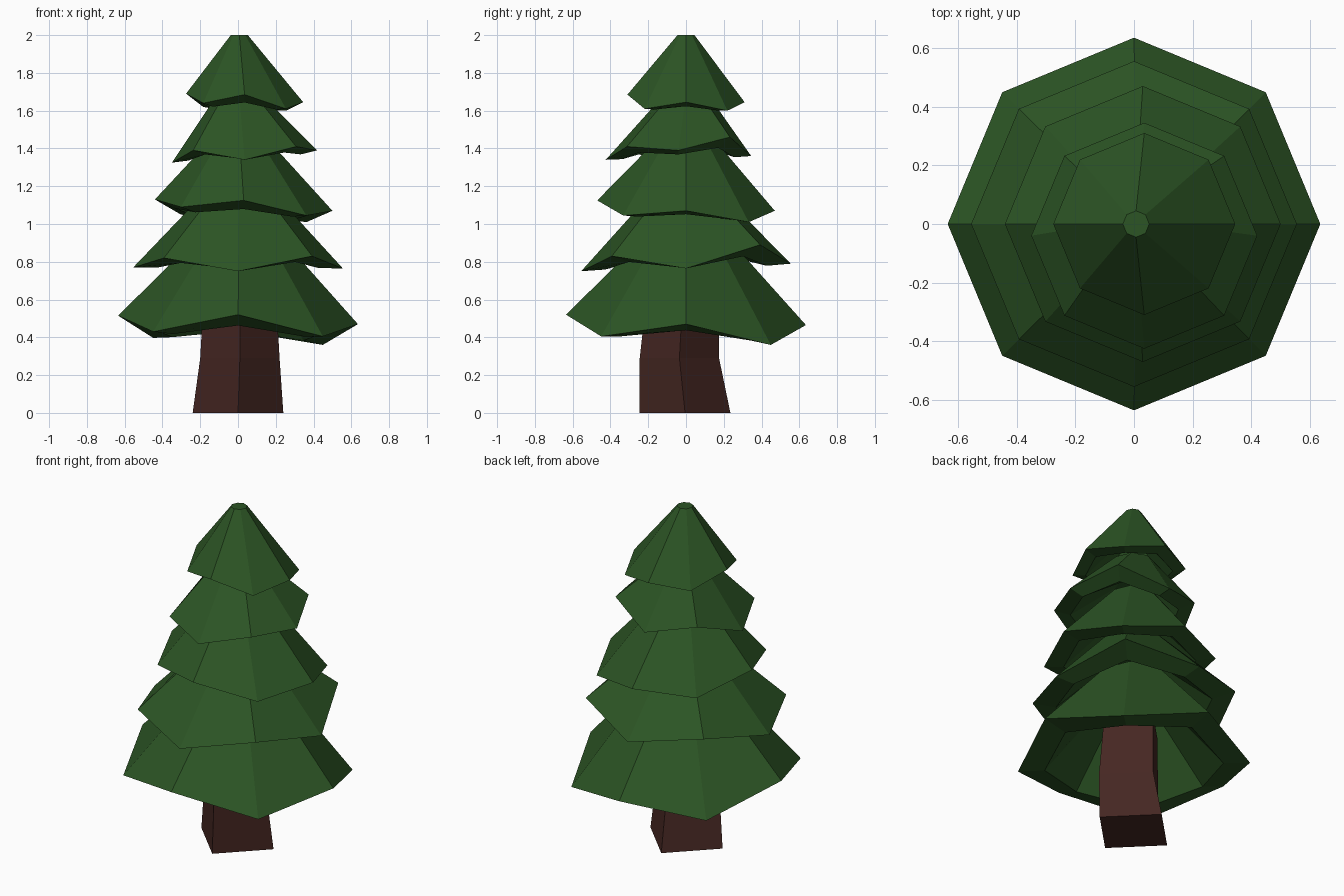
import bpy, bmesh
from math import cos, sin, pi

if "Cube" in bpy.data.objects:
    bpy.data.objects.remove(bpy.data.objects["Cube"])


def material(name, rgb):
    m = bpy.data.materials.new(name)
    m.diffuse_color = (*rgb, 1)
    m.use_nodes = True
    m.node_tree.nodes["Principled BSDF"].inputs["Base Color"].default_value = m.diffuse_color
    return m


def loft(name, rings, mat):
    """Skin a stack of equal-sized vertex rings and cap both ends."""
    bm = bmesh.new()
    loops = [[bm.verts.new(p) for p in ring] for ring in rings]
    n = len(loops[0])
    for a, b in zip(loops, loops[1:]):
        for i in range(n):
            j = (i + 1) % n
            bm.faces.new((a[i], a[j], b[j], b[i]))
    bm.faces.new(loops[0])
    bm.faces.new(loops[-1])
    bmesh.ops.recalc_face_normals(bm, faces=bm.faces)
    me = bpy.data.meshes.new(name)
    bm.to_mesh(me)
    bm.free()
    me.materials.append(mat)
    ob = bpy.data.objects.new(name, me)
    bpy.context.collection.objects.link(ob)
    return ob


def ring(cx, cy, r, heights):
    n = len(heights)
    return [(cx + r * cos(2 * pi * i / n), cy + r * sin(2 * pi * i / n), z)
            for i, z in enumerate(heights)]


green = material("needles", (0.025, 0.09, 0.018))
brown = material("bark", (0.06, 0.02, 0.016))

# Trunk: bent four-sided column, corners on the axes
loft("trunk", [ring(0, -0.005, 0.24, [0] * 4),
               ring(0.01, -0.035, 0.21, [0.29] * 4),
               ring(0.01, -0.015, 0.19, [0.65] * 4)], brown)

# Branch tiers: centre x, y, rim radius, top radius, top z,
# rim heights going round from +x
tiers = [
    (0, 0, 0.635, 0.20, 0.95, (.47, .36, .465, .397, .515, .43, .52, .405)),
    (0, 0, 0.555, 0.15, 1.20, (.765, .89, .79, .85, .77, .82, .75, .83)),
    (.03, 0, 0.47, 0.13, 1.47, (1.07, 1.01, 1.07, 1.05, 1.13, 1.09, 1.125, 1.045)),
    (.035, -.04, 0.385, 0.12, 1.68, (1.39, 1.46, 1.36, 1.42, 1.325, 1.39, 1.34, 1.41)),
    (.035, 0, 0.31, 0.045, 2.0, (1.645, 1.60, 1.645, 1.62, 1.69, 1.64, 1.685, 1.61)),
]
for k, (cx, cy, r, rt, zt, rim) in enumerate(tiers, 1):
    mean = sum(rim) / 8
    lip = [0.5 * (z + mean) - 0.02 for z in rim]
    loft(f"branch_tier_{k}", [
        ring(0.007, 0, rt, [zt] * 8),                 # top
        ring(cx, cy, r, rim),                         # jagged rim
        ring(cx, cy, r * 0.77, lip),                  # underside lip
        ring(0.007, 0, rt * 0.8, [zt - 0.15] * 8),    # hollow inside
    ], green)
